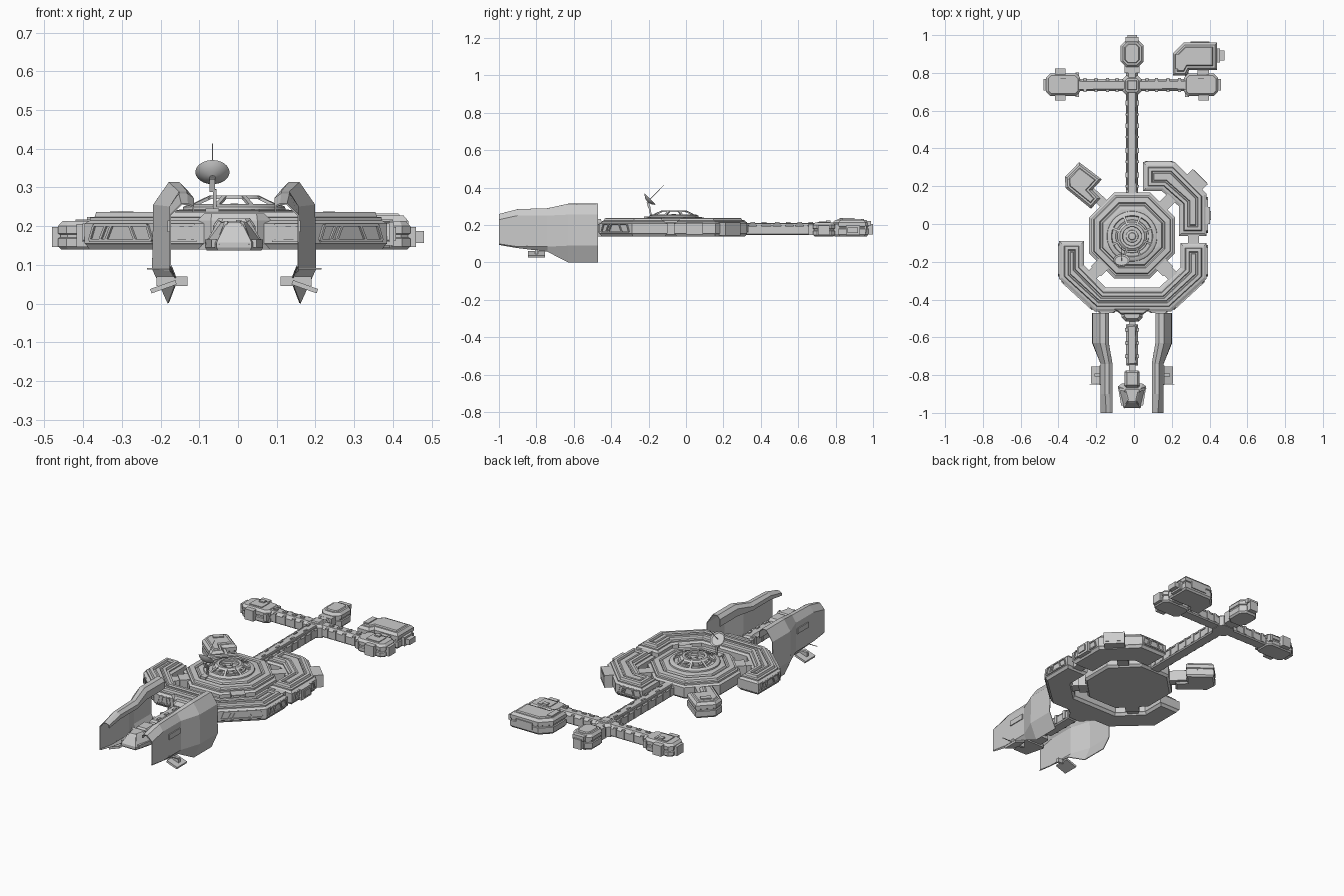
import bpy, bmesh, math
from mathutils import Vector, Matrix

CX, HY = -0.01, -0.06        # centre line and hub centre
Z0 = 0.14                    # flat underside


def finish(name, bm, smooth=False):
    bmesh.ops.recalc_face_normals(bm, faces=bm.faces)
    me = bpy.data.meshes.new(name)
    bm.to_mesh(me)
    bm.free()
    ob = bpy.data.objects.new(name, me)
    bpy.context.collection.objects.link(ob)
    if smooth:
        bpy.context.view_layer.objects.active = ob
        ob.select_set(True)
        bpy.ops.object.shade_smooth_by_angle(angle=math.radians(35))
        ob.select_set(False)
    return ob


def inset(pts, d):
    # mitred inward offset of a counter-clockwise outline
    out, n = [], len(pts)
    for i in range(n):
        a, b, c = (Vector(pts[(i + k) % n]) for k in (-1, 0, 1))
        u, v = (b - a).normalized(), (c - b).normalized()
        n1, n2 = Vector((-u.y, u.x)), Vector((-v.y, v.x))
        out.append(b + (n1 + n2) * (d / (1 + n1.dot(n2))))
    return out


def hull(name, pts, prof):
    # stack of inset outlines: prof = [(inset, z), ...]
    bm = bmesh.new()
    rings = [[bm.verts.new((p.x, p.y, z)) for p in inset(pts, d)] for d, z in prof]
    n = len(pts)
    for r, s in zip(rings, rings[1:]):
        for i in range(n):
            bm.faces.new((r[i], r[(i + 1) % n], s[(i + 1) % n], s[i]))
    bm.faces.new(rings[0][::-1])
    bm.faces.new(rings[-1])
    return finish(name, bm)


def lathe(name, prof, centre, n=32, rot=Matrix(), closed=False, smooth=True):
    bm = bmesh.new()
    rings = [[bm.verts.new(Vector(centre) + rot @ Vector((r * math.cos(t), r * math.sin(t), z)))
              for t in (2 * math.pi * (i + .5) / n for i in range(n))] for r, z in prof]
    pairs = list(zip(rings, rings[1:])) + ([(rings[-1], rings[0])] if closed else [])
    for r, s in pairs:
        for i in range(n):
            bm.faces.new((r[i], r[(i + 1) % n], s[(i + 1) % n], s[i]))
    if not closed:
        bm.faces.new(rings[-1])
    return finish(name, bm, smooth)


def bars(name, items):
    # boxes running from a to b: (a, b, width, height)
    bm = bmesh.new()
    for a, b, w, h in items:
        a, b = Vector(a), Vector(b)
        d = b - a
        x = d.normalized()
        up = Vector((0, 0, 1)) if abs(x.z) < .95 else Vector((0, 1, 0))
        y = up.cross(x).normalized()
        m = Matrix((x, y, x.cross(y))).transposed().to_4x4()
        m = Matrix.Translation((a + b) / 2) @ m @ Matrix.Diagonal((d.length, w, h, 1))
        bmesh.ops.create_cube(bm, size=1, matrix=m)
    return finish(name, bm)


def rect(x0, x1, y0, y1, c):
    return [(x0 + c, y0), (x1 - c, y0), (x1, y0 + c), (x1, y1 - c),
            (x1 - c, y1), (x0 + c, y1), (x0, y1 - c), (x0, y0 + c)]


def window(p, q):
    # framed panel with slanted braces on a wall from p to q
    f = lambda t, z: (p[0] + (q[0] - p[0]) * t, p[1] + (q[1] - p[1]) * t, z)
    lines = [(.08, .163, .92, .163), (.14, .203, .86, .203), (.08, .163, .14, .203),
             (.92, .163, .86, .203), (.3, .163, .38, .203), (.7, .163, .62, .203), (.3, .203, .22, .163)]
    return [(f(a, b), f(c, d), .012, .007) for a, b, c, d in lines]


# Outer ring segments with stepped, grooved tops
RING = [(.012, Z0), (.004, .152), (0, .155), (0, .207), (.014, .215), (.014, .222), (.026, .224),
        (.03, .236), (.046, .237), (.05, .228), (.056, .228), (.06, .234)]
front = [(-.396, -.09), (-.396, -.29), (-.206, -.464), (.195, -.464), (.385, -.29), (.385, -.1),
         (.245, -.1), (.245, -.23), (.135, -.335), (-.15, -.335), (-.264, -.22), (-.264, -.09)]
side = [(.047, .174), (.148, .174), (.237, .095), (.237, -.063), (.385, -.063), (.385, .158),
        (.216, .327), (.047, .327)]
hull("front_ring", front, RING)
hull("side_ring", side, RING)
bars("ring_windows", window(front[1], front[2]) + window(front[3], front[4])
     + window(front[0], front[1]) + window(front[4], front[5])
     + window(side[4], side[5]) + window(side[6], side[7])
     + window((-.19, -.464), (-.1, -.464)) + window((.08, -.464), (.18, -.464)))

# Ring outboard modules and connecting tunnels
bars("side_airlocks", [((.285, .265, .178), (.365, .185, .178), .075, .07),
                       ((.30, .27, .18), (.37, .20, .18), .05, .045),
                       ((.39, 0, .18), (.39, .09, .18), .025, .06),
                       ((.396, .02, .18), (.396, .07, .18), .025, .035)])
tun = [((.315, -.11, .18), (.315, -.05, .18), .06, .06)]
for s in (-1, 1):
    tun += [((CX + s * .14, HY - .14, .18), (CX + s * .225, HY - .225, .18), .06, .065),
            ((CX + s * .14, HY - .14, .18), (CX + s * .19, HY - .19, .18), .075, .075)]
tun += [((.13, .07, .18), (.2, .14, .18), .06, .065), ((-.25, .19, .18), (-.14, .09, .18), .05, .06)]
bars("connecting_tunnels", tun)

# Central octagonal hub with a sunken well
R8 = .228 / math.cos(math.pi / 8)
octo = [(CX + R8 * math.cos(math.pi * (i + .5) / 4), HY + R8 * math.sin(math.pi * (i + .5) / 4))
        for i in range(8)]
hull("hub", octo, [(.012, Z0), (0, .152), (0, .207), (.014, .214), (.014, .224), (.024, .226), (.028, .236),
                   (.055, .238), (.06, .23), (.068, .23), (.073, .24), (.09, .243)])
hx = (CX, HY - .005, 0)
lathe("hub_collar", [(.135, .235), (.132, .25), (.118, .257), (.11, .257), (.106, .248), (.088, .248),
                     (.086, .254), (.074, .254), (.072, .244)], hx)
lathe("hub_roof_ring", [(.078, .27), (.066, .279), (.052, .279), (.05, .272)], hx, 16, closed=True)
lathe("hub_knob", [(.034, .24), (.032, .25), (.02, .252), (.018, .257), (.008, .258)], hx, 20)
st = []
for i in range(8):
    c, s = math.cos(math.pi * (i + .5) / 4), math.sin(math.pi * (i + .5) / 4)
    st.append(((CX + .122 * c, hx[1] + .122 * s, .25), (CX + .066 * c, hx[1] + .066 * s, .275), .012, .008))
    st.append(((CX + .04 * c, hx[1] + .04 * s, .246), (CX + .066 * c, hx[1] + .066 * s, .246), .01, .008))
bars("hub_struts", st)

# Dish antenna on its mast, tilted up and backwards
tilt = Matrix.Rotation(math.radians(-45), 3, 'X')
dc = Vector((-.066, -.197, .333))
lathe("dish", [(.044, .009), (.036, .001), (.022, -.008), (.008, -.012), (.008, -.009),
               (.021, -.005), (.035, .004)], dc, 28, tilt)
bars("dish_mast", [((-.06, -.185, .235), (-.06, -.195, .295), .009, .009),
                   ((-.066, -.195, .29), (-.066, -.205, .322), .014, .012),
                   ((-.066, -.185, .236), (-.066, -.225, .236), .035, .02),
                   (dc, (-.066, -.118, .413), .0025, .0025)])

# Long spine and rear cross arm, with raised ribs and small fittings
BEAM = [(.006, .146), (0, .152), (0, .192), (.008, .2), (.014, .21)]
hull("rear_spine", rect(CX - .032, CX + .032, .15, .86, .004), BEAM)
hull("cross_arm", rect(-.31, .29, .703, .767, .004), BEAM)
hull("cross_joint", rect(CX - .05, CX + .05, .685, .785, .018),
     [(0, .143), (0, .2), (.015, .214), (.024, .214), (.028, .22)])
fit = []
for i, y in enumerate((.2, .26, .33, .39, .46, .52, .58, .64)):
    fit.append(((CX - .036, y, .178), (CX + .036, y, .178), .012 + .014 * (i % 2), .05))
    fit.append(((CX + .012 * (-1) ** i, y + .015, .21), (CX + .012 * (-1) ** i, y + .04, .21), .01, .012))
for x in (.08, .13, .19, .25):
    for s in (-1, 1):
        fit.append(((CX + s * x, .698, .178), (CX + s * x, .772, .178), .016, .05))
        fit.append(((CX + s * x, .73, .21), (CX + s * (x + .025), .73, .21), .012, .012))
for s in (-1, 1):
    fit.append(((CX + s * .025, .18, .204), (CX + s * .025, .69, .204), .006, .008))
bars("spine_fittings", fit)

# Pods on both ends of the cross arm
POD = [(.008, Z0), (0, .148), (0, .168), (.006, .171), (.006, .178), (0, .181), (0, .2), (.012, .213)]
for s, n in ((-1, "left"), (1, "right")):
    a, b = sorted((CX + s * .275, CX + s * .455))
    hull(n + "_pod", rect(a, b, .678, .797, .022), POD)
    bars(n + "_pod_fittings",
         [((CX + s * .38, .655, .176), (CX + s * .38, .822, .176), .055, .06),
          ((CX + s * .44, .737, .172), (CX + s * .47, .737, .172), .06, .052),
          ((CX + s * .33, .737, .214), (CX + s * .41, .737, .214), .07, .006),
          ((CX + s * .35, .76, .217), (CX + s * .38, .76, .217), .025, .014),
          ((CX + s * .29, .672, .178), (CX + s * .29, .803, .178), .02, .04)])

# Rear end module
MOD = [(.008, Z0), (0, .15), (0, .18), (.005, .183), (.005, .19), (0, .193), (0, .213), (.012, .227),
       (.022, .227), (.026, .233)]
hull("rear_module", rect(CX - .061, CX + .061, .83, .975, .03), MOD)
bars("rear_module_fittings", [((CX, .96, .178), (CX, 1.0, .178), .05, .055),
                              ((CX - .035, .975, .21), (CX + .035, .975, .21), .03, .025),
                              ((CX, .8, .178), (CX, .84, .178), .08, .065)])

# Docked cargo modules
hull("right_cargo", [(.206, .786), (.278, .786), (.293, .815), (.44, .815), (.44, .96), (.263, .96),
                     (.206, .903)], MOD)
hull("left_cargo", [(-.227, .08), (-.18, .135), (-.222, .18), (-.17, .236), (-.29, .327), (-.366, .25),
                    (-.362, .19)], MOD)
bars("cargo_fittings", [((.43, .892, .172), (.48, .892, .172), .055, .03),
                        ((.435, .892, .172), (.455, .892, .172), .075, .05),
                        ((.235, .82, .234), (.235, .9, .234), .03, .008),
                        ((.36, .79, .178), (.36, .82, .178), .05, .06),
                        ((-.32, .23, .234), (-.28, .27, .234), .03, .008),
                        ((.3, .955, .18), (.4, .955, .18), .02, .04)])

# Forward boom, neck and cockpit
hull("boom_root", [(CX - .095, -.45), (CX - .06, -.478), (CX + .06, -.478), (CX + .095, -.45)],
     [(0, Z0), (0, .215), (.006, .232)])
hull("boom_collar", rect(CX - .055, CX + .055, -.515, -.45, .02), [(0, Z0), (0, .2), (.015, .22)])
hull("front_boom", rect(CX - .032, CX + .032, -.75, -.53, .004), BEAM)
hull("neck", rect(CX - .04, CX + .04, -.865, -.775, .008), [(0, .143), (0, .195), (.012, .212)])
hull("cockpit", [(CX - .045, -.975), (CX + .045, -.975), (CX + .075, -.86), (CX + .055, -.845),
                 (CX - .055, -.845), (CX - .075, -.86)],
     [(.004, .137), (0, .145), (0, .158), (.024, .196), (.03, .205), (.036, .21)])
cock = [((CX, -.8, .178), (CX, -.5, .178), .035, .04)]
for y in (-.56, -.63, -.7):
    cock.append(((CX - .037, y, .178), (CX + .037, y, .178), .018, .05))
    cock.append(((CX + .012, y - .03, .21), (CX + .012, y - .005, .21), .014, .012))
for s in (-1, 1):
    cock += [((CX + s * .04, -.97, .15), (CX + s * .018, -.935, .21), .01, .01),
             ((CX + s * .07, -.87, .15), (CX + s * .035, -.885, .212), .01, .01),
             ((CX + s * .065, -.86, .155), (CX + s * .048, -.96, .155), .02, .02)]
bars("cockpit_frames", cock)

# Armoured side shields, lofted sheets mirrored about the centre line
back = [(.125, .255), (.125, .295), (.142, .312), (.168, .312), (.207, .255), (.21, .09), (.17, .001)]
mid = [(.106, .25), (.106, .272), (.122, .288), (.142, .288), (.165, .25), (.165, .085), (.148, .058)]
tip = [(.106, .235), (.106, .25), (.12, .257), (.136, .257), (.165, .228), (.165, .1), (.162, .095)]
low = mid[:2] + [(.122, .283), (.142, .283)] + mid[4:6] + [(.155, .078)]
for s, n in ((-1, "left"), (1, "right")):
    bm = bmesh.new()
    rows = [[bm.verts.new((CX + s * x, y, z)) for x, z in sec] for y, sec in
            ((-.47, back), (-.63, back), (-.74, mid), (-.9, low), (-1.0, tip))]
    for r, t in zip(rows, rows[1:]):
        for i in range(len(back) - 1):
            bm.faces.new((r[i], r[i + 1], t[i + 1], t[i]))
    ob = finish(n + "_shield", bm)
    md = ob.modifiers.new("thickness", 'SOLIDIFY')
    md.thickness, md.offset = .004, 0
    bars(n + "_shield_fittings",
         [((CX + s * .15, -.8, .055), (CX + s * .215, -.8, .032), .09, .012),
          ((CX + s * .165, -.8, .2), (CX + s * .172, -.8, .2), .1, .03),
          ((CX + s * .16, -.8, .07), (CX + s * .16, -.8, .045), .08, .015),
          ((CX + s * .16, -.85, .09), (CX + s * .225, -.85, .09), .003, .003)])
